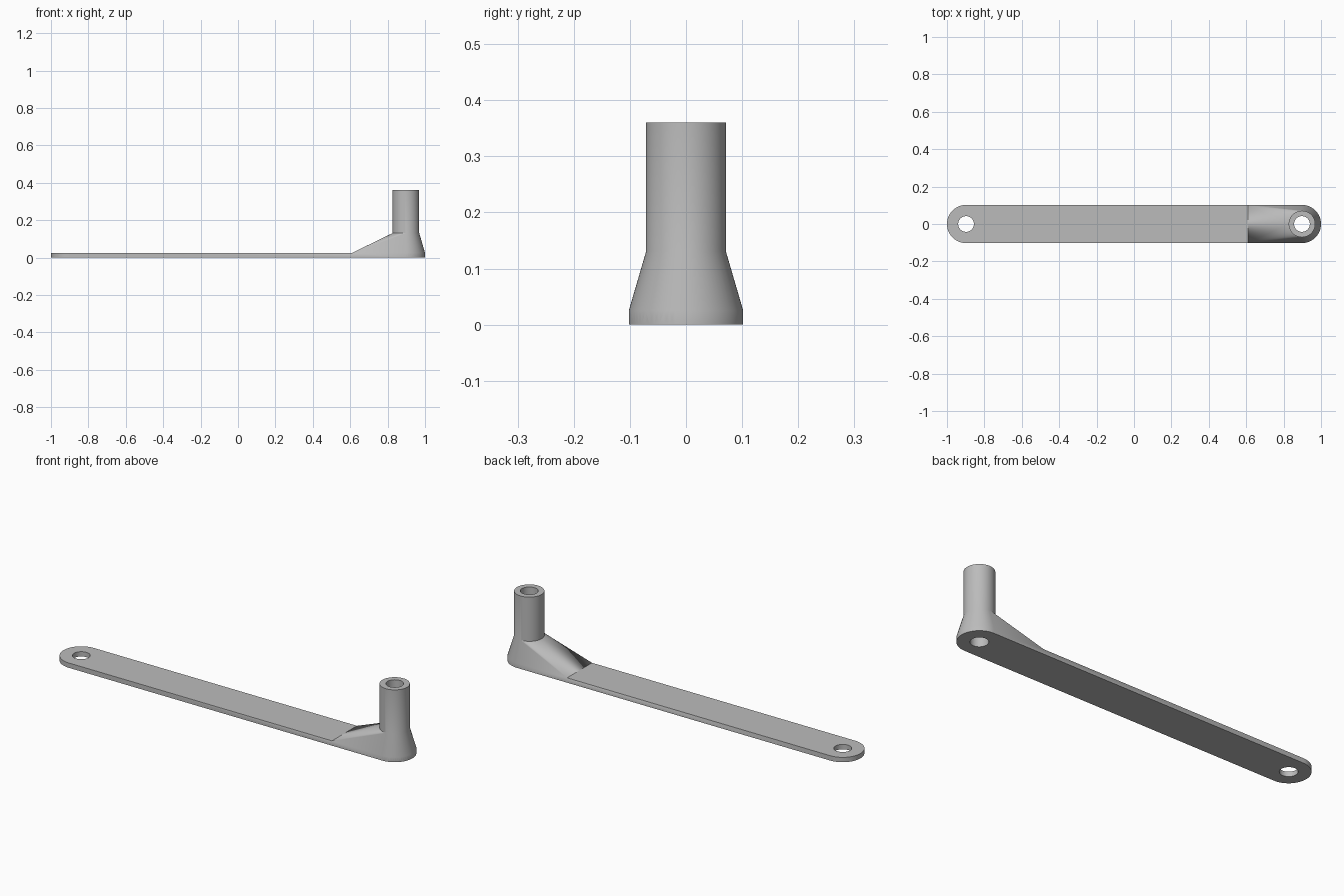
import bpy, bmesh, math

if "Cube" in bpy.data.objects:
    bpy.data.objects.remove(bpy.data.objects["Cube"])

PIN_X = 0.898     # distance of both hole centres from the middle
HALF_W = 0.102    # half width of the bar
THICK = 0.025     # bar thickness
POST_R = 0.071
HOLE_R = 0.042
COLLAR_Z = 0.131
TOP_Z = 0.36
SEG = 64

grey = bpy.data.materials.new("plain grey")
grey.use_nodes = True
colour = (0.5, 0.5, 0.5, 1)
grey.diffuse_color = colour
grey.node_tree.nodes["Principled BSDF"].inputs["Base Color"].default_value = colour


def arc(cx, r, z, start, end, n):
    """Points along an arc in a level plane."""
    angles = [start + (end - start) * i / n for i in range(n + 1)]
    return [(cx + r * math.cos(a), r * math.sin(a), z) for a in angles]


def hull(name, points):
    """Convex solid around the given points."""
    bm = bmesh.new()
    for p in points:
        bm.verts.new(p)
    bmesh.ops.remove_doubles(bm, verts=bm.verts[:], dist=1e-5)
    bmesh.ops.convex_hull(bm, input=bm.verts[:])
    bmesh.ops.dissolve_limit(bm, angle_limit=0.001, verts=bm.verts[:], edges=bm.edges[:])
    bmesh.ops.recalc_face_normals(bm, faces=bm.faces[:])
    mesh = bpy.data.meshes.new(name)
    bm.to_mesh(mesh)
    bm.free()
    mesh.materials.append(grey)
    obj = bpy.data.objects.new(name, mesh)
    bpy.context.collection.objects.link(obj)
    return obj


def cylinder(name, x, r, low, high):
    return hull(name, [p for z in (low, high) for p in arc(x, r, z, 0, math.tau, SEG)])


def combine(target, tool, operation):
    """Apply a boolean and remove the helper."""
    mod = target.modifiers.new(operation.title(), "BOOLEAN")
    mod.operation, mod.object, mod.solver = operation, tool, "EXACT"
    bpy.context.view_layer.objects.active = target
    bpy.ops.object.modifier_apply(modifier=mod.name)
    bpy.data.objects.remove(tool)


# Flat bar with rounded ends
quarter = math.pi / 2
outline = []
for z in (0, THICK):
    outline += arc(PIN_X, HALF_W, z, -quarter, quarter, SEG // 2)
    outline += arc(-PIN_X, HALF_W, z, quarter, 3 * quarter, SEG // 2)
arm = hull("crank_arm", outline)

# Flared collar sloping from the bar up to the post
base = []
for z in (0, THICK):
    base += arc(PIN_X, HALF_W, z, -quarter, quarter, SEG // 2)
    base += [(0.61, -HALF_W, z), (0.61, HALF_W, z)]
collar = hull("collar", base + arc(PIN_X, POST_R, COLLAR_Z, 0, math.tau, SEG))
combine(arm, collar, "UNION")

# Upright post, then the two through holes
combine(arm, cylinder("post", PIN_X, POST_R, 0.01, TOP_Z), "UNION")
for x in (-PIN_X, PIN_X):
    combine(arm, cylinder("hole_cutter", x, HOLE_R, -0.1, TOP_Z + 0.1), "DIFFERENCE")

# Smooth curved walls while keeping the edges crisp
bpy.ops.object.select_all(action="DESELECT")
arm.select_set(True)
bpy.context.view_layer.objects.active = arm
bpy.ops.object.shade_smooth_by_angle(angle=math.radians(20))
